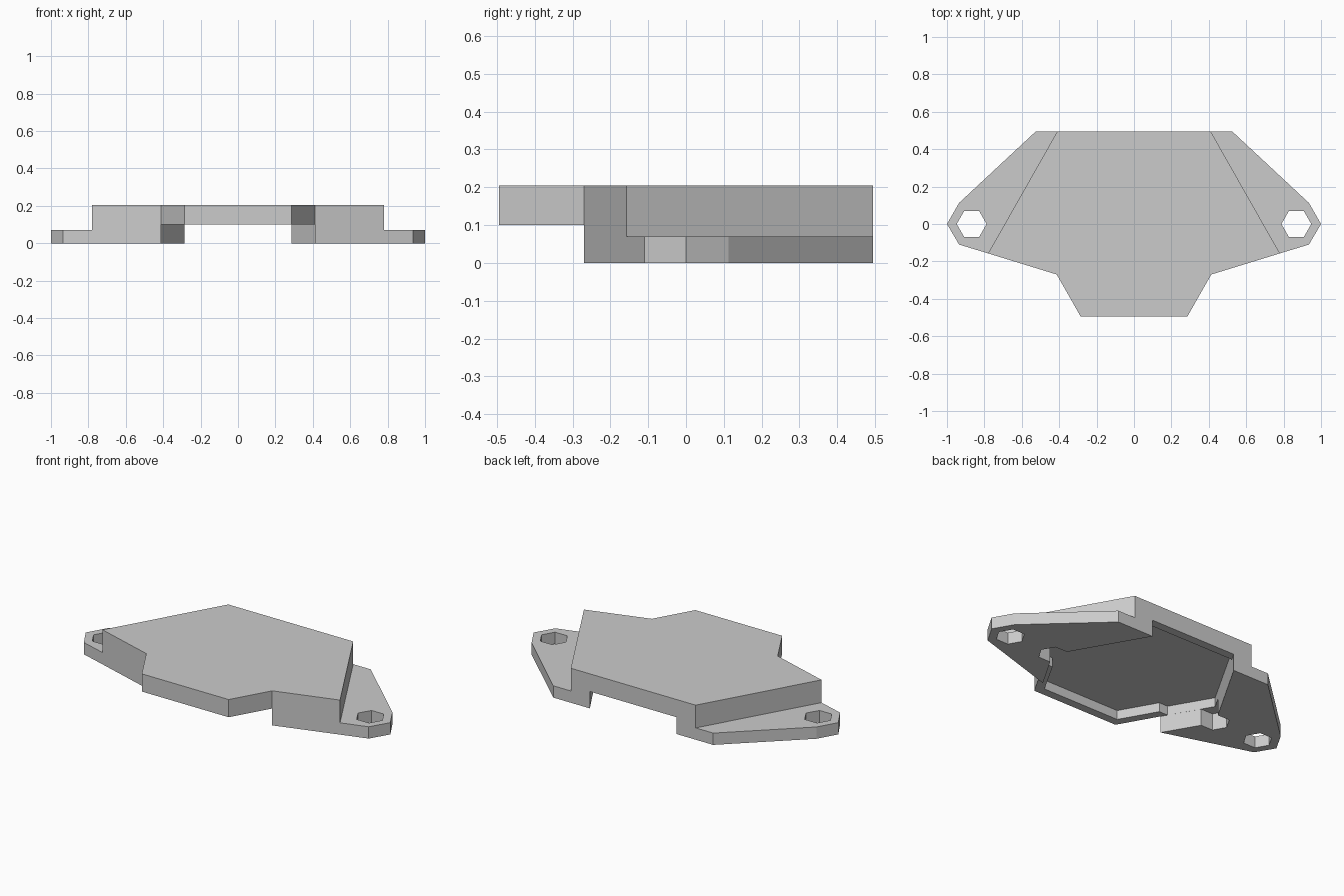
import bpy, bmesh, math

if "Cube" in bpy.data.objects:
    bpy.data.objects.remove(bpy.data.objects["Cube"], do_unlink=True)

grey = bpy.data.materials.new("plain_grey")
grey.use_nodes = True
colour = (0.6, 0.6, 0.6, 1)
grey.diffuse_color = colour
grey.node_tree.nodes["Principled BSDF"].inputs["Base Color"].default_value = colour


def prism(name, outline, z0, z1):
    """Extrude a flat outline between two heights."""
    bm = bmesh.new()
    base = bm.faces.new([bm.verts.new((x, y, z0)) for x, y in outline])
    top = bmesh.ops.extrude_face_region(bm, geom=[base])["geom"]
    for v in top:
        if isinstance(v, bmesh.types.BMVert):
            v.co.z = z1
    bmesh.ops.recalc_face_normals(bm, faces=bm.faces)
    mesh = bpy.data.meshes.new(name)
    bm.to_mesh(mesh)
    bm.free()
    mesh.materials.append(grey)
    obj = bpy.data.objects.new(name, mesh)
    bpy.context.collection.objects.link(obj)
    return obj


def cut(obj, cutter):
    """Subtract the cutter, keep the result and drop the cutter."""
    mod = obj.modifiers.new("cut", "BOOLEAN")
    mod.operation, mod.solver, mod.object = "DIFFERENCE", "EXACT", cutter
    bpy.context.view_layer.update()
    graph = bpy.context.evaluated_depsgraph_get()
    result = bpy.data.meshes.new_from_object(obj.evaluated_get(graph))
    obj.modifiers.clear()
    obj.data = result
    bpy.data.objects.remove(cutter, do_unlink=True)


def symmetric(half):
    return half + [(-x, y) for x, y in reversed(half)]


def hexagon(cx, r):
    return [(cx + r * math.cos(i * math.pi / 3), r * math.sin(i * math.pi / 3))
            for i in range(6)]


HALF_DEPTH = 0.495
TOP, LIP, EAR, CEILING = 0.205, 0.1, 0.07, 0.155

# Cover plate with its front nose, hollowed from below
cover = prism("cover", symmetric([
    (0.285, -HALF_DEPTH), (0.413, -0.27), (0.78, -0.157), (0.41, HALF_DEPTH)]), LIP, TOP)
pocket = prism("pocket_cutter", symmetric([
    (0.255, -0.445), (0.375, -0.235), (0.433, -0.235), (0.57, 0), (0.315, 0.445)]),
    LIP - 0.1, CEILING)
cut(cover, pocket)

wall = [(0.285, HALF_DEPTH), (0.41, HALF_DEPTH), (0.78, -0.157), (0.413, -0.27),
        (0.53, -0.07), (0.61, -0.07), (0.65, 0), (0.61, 0.07), (0.53, 0.07)]
ear = [(0.41, HALF_DEPTH), (0.525, HALF_DEPTH), (0.935, 0.113), (1, 0),
       (0.935, -0.11), (0.78, -0.157)]

for side, s in (("left", 1), ("right", -1)):
    # Side wall with its relief notch
    prism(side + "_wall", [(s * x, y) for x, y in wall], 0, LIP)
    # Mounting ear with a six-sided hole
    tab = prism(side + "_ear", [(s * x, y) for x, y in ear], 0, EAR)
    cut(tab, prism("hole_cutter", hexagon(s * 0.868, 0.08), -0.1, EAR + 0.1))
